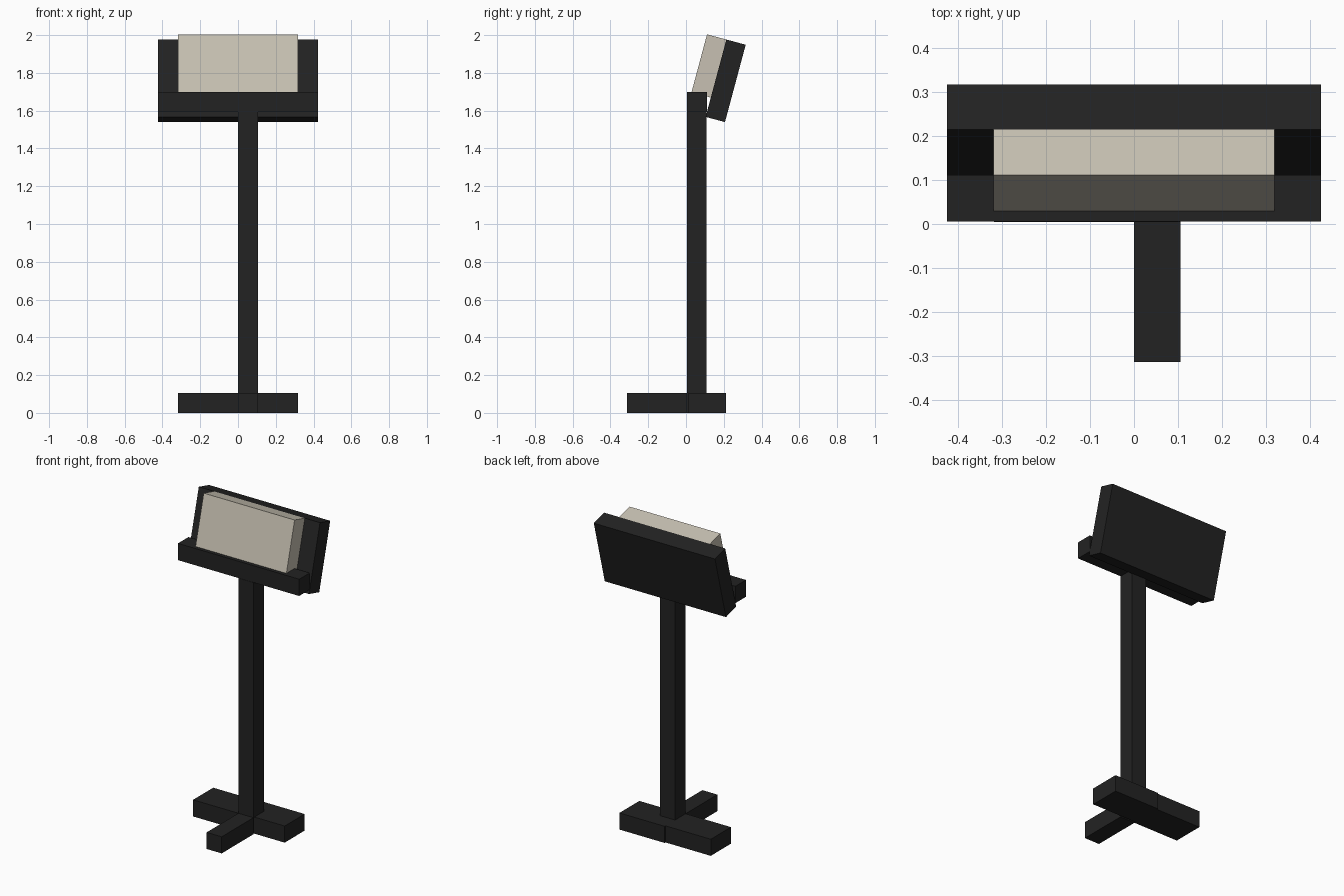
import bpy, math
from mathutils import Matrix, Vector

if "Cube" in bpy.data.objects:
    bpy.data.objects.remove(bpy.data.objects["Cube"])


def material(name, rgb):
    m = bpy.data.materials.new(name)
    m.diffuse_color = (*rgb, 1)
    m.use_nodes = True
    m.node_tree.nodes["Principled BSDF"].inputs["Base Color"].default_value = m.diffuse_color
    return m


black = material("black", (0.0165, 0.0165, 0.0165))
paper = material("paper", (0.57, 0.53, 0.445))


def box(name, lo, hi, mat, frame=Matrix()):
    """Box between two corners, placed in an optional tilted frame."""
    lo, hi = Vector(lo), Vector(hi)
    bpy.ops.mesh.primitive_cube_add(size=1)
    ob = bpy.context.object
    ob.name = name
    ob.data.transform(frame @ Matrix.Translation((lo + hi) / 2)
                      @ Matrix.Diagonal((*(hi - lo), 1)))
    ob.data.materials.append(mat)
    return ob


# Foot: two side arms with a slight step between them, and a front leg
box("foot_arm_right", (0, 0.014, 0), (0.317, 0.213, 0.105), black)
box("foot_arm_left", (-0.317, 0.004, 0), (0, 0.205, 0.105), black)
box("foot_front", (0, -0.313, 0), (0.105, 0.005, 0.105), black)

# Upright post and the ledge on top of it
box("post", (0, 0.004, 0.104), (0.105, 0.109, 1.592), black)
box("ledge", (-0.424, 0.006, 1.592), (0.424, 0.111, 1.698), black)

# Tilted desk: origin at the lower front edge of the back board
tilt = Matrix.Translation((0, 0.104, 1.567)) @ Matrix.Rotation(math.radians(-15), 4, "X")
box("back_board", (-0.424, 0, 0), (0.424, 0.106, 0.424), black, tilt)
box("paper_block", (-0.318, -0.106, 0.106), (0.318, 0, 0.424), paper, tilt)
